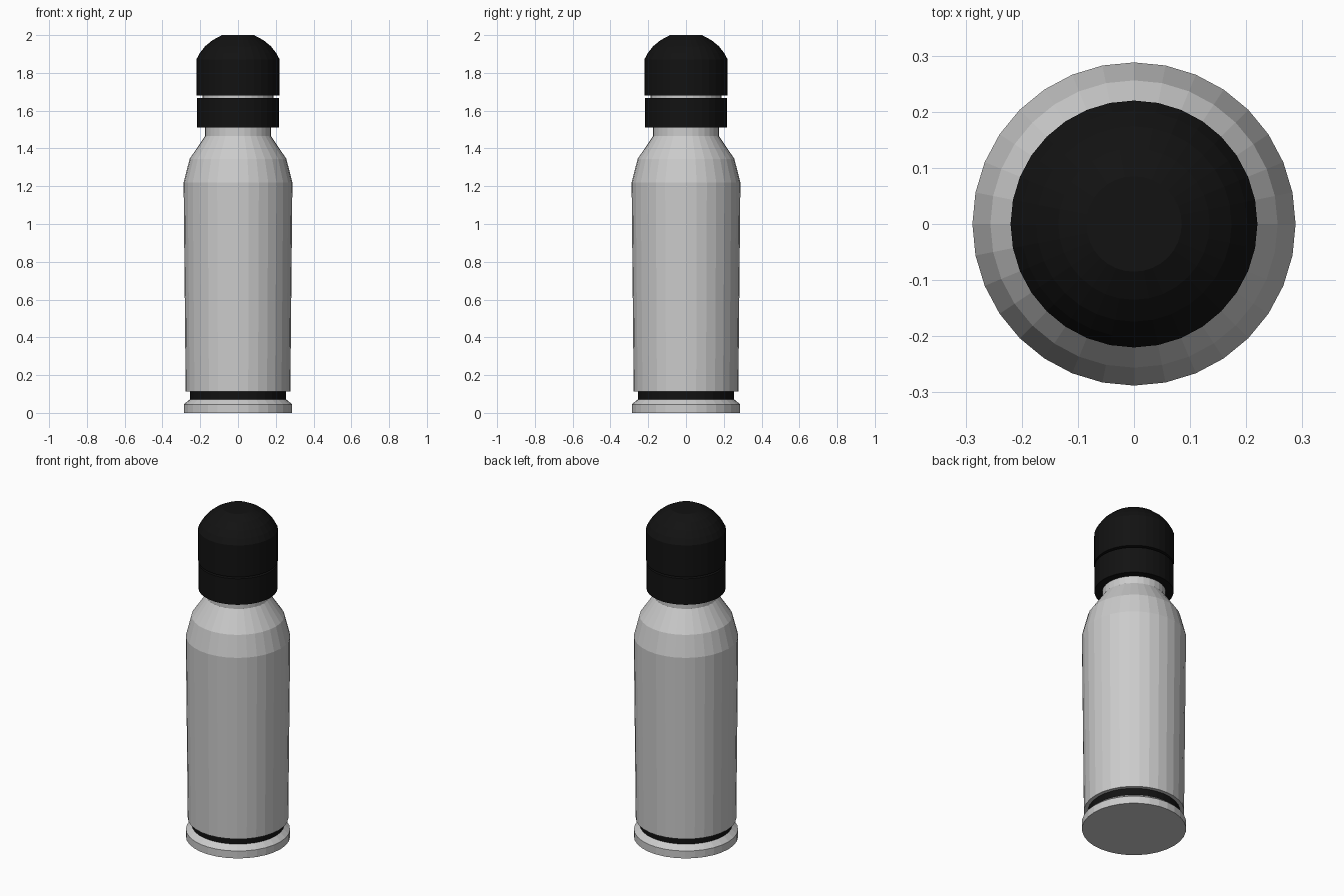
import bpy, bmesh
from math import cos, sin, tau

if "Cube" in bpy.data.objects:
    bpy.data.objects.remove(bpy.data.objects["Cube"])

SIDES = 32

black = bpy.data.materials.new("black")
black.diffuse_color = (0.006, 0.006, 0.006, 1)
black.use_nodes = True
black.node_tree.nodes["Principled BSDF"].inputs["Base Color"].default_value = black.diffuse_color


def lathe(name, profile, mat=None):
    """Closed flat-shaded solid of revolution from (radius, z) points, bottom to top."""
    bm = bmesh.new()
    rings = [[bm.verts.new((r * cos(tau * i / SIDES), r * sin(tau * i / SIDES), z))
              for i in range(SIDES)] for r, z in profile]
    for a, b in zip(rings, rings[1:]):
        for i in range(SIDES):
            j = (i + 1) % SIDES
            bm.faces.new((a[i], a[j], b[j], b[i]))
    bm.faces.new(rings[0][::-1])
    bm.faces.new(rings[-1])
    mesh = bpy.data.meshes.new(name)
    bm.to_mesh(mesh)
    bm.free()
    if mat:
        mesh.materials.append(mat)
    obj = bpy.data.objects.new(name, mesh)
    bpy.context.collection.objects.link(obj)
    return obj


# Foot rim with sloped upper edge
lathe("base_rim", [(0.287, 0), (0.287, 0.045), (0.255, 0.072)])

# Dark recessed groove
lathe("base_groove", [(0.255, 0.072), (0.255, 0.113)], black)

# Tapered body, shoulders and neck
lathe("bottle_body", [(0.277, 0.113), (0.288, 1.22), (0.256, 1.345),
                      (0.175, 1.465), (0.175, 1.51)])

# Black collar, pale neck gap and domed cap
lathe("collar", [(0.218, 1.51), (0.218, 1.668)], black)
lathe("neck_gap", [(0.188, 1.668), (0.188, 1.68)])
lathe("cap", [(0.22, 1.68), (0.22, 1.872), (0.202, 1.905), (0.174, 1.941),
              (0.135, 1.973), (0.085, 2.0)], black)
